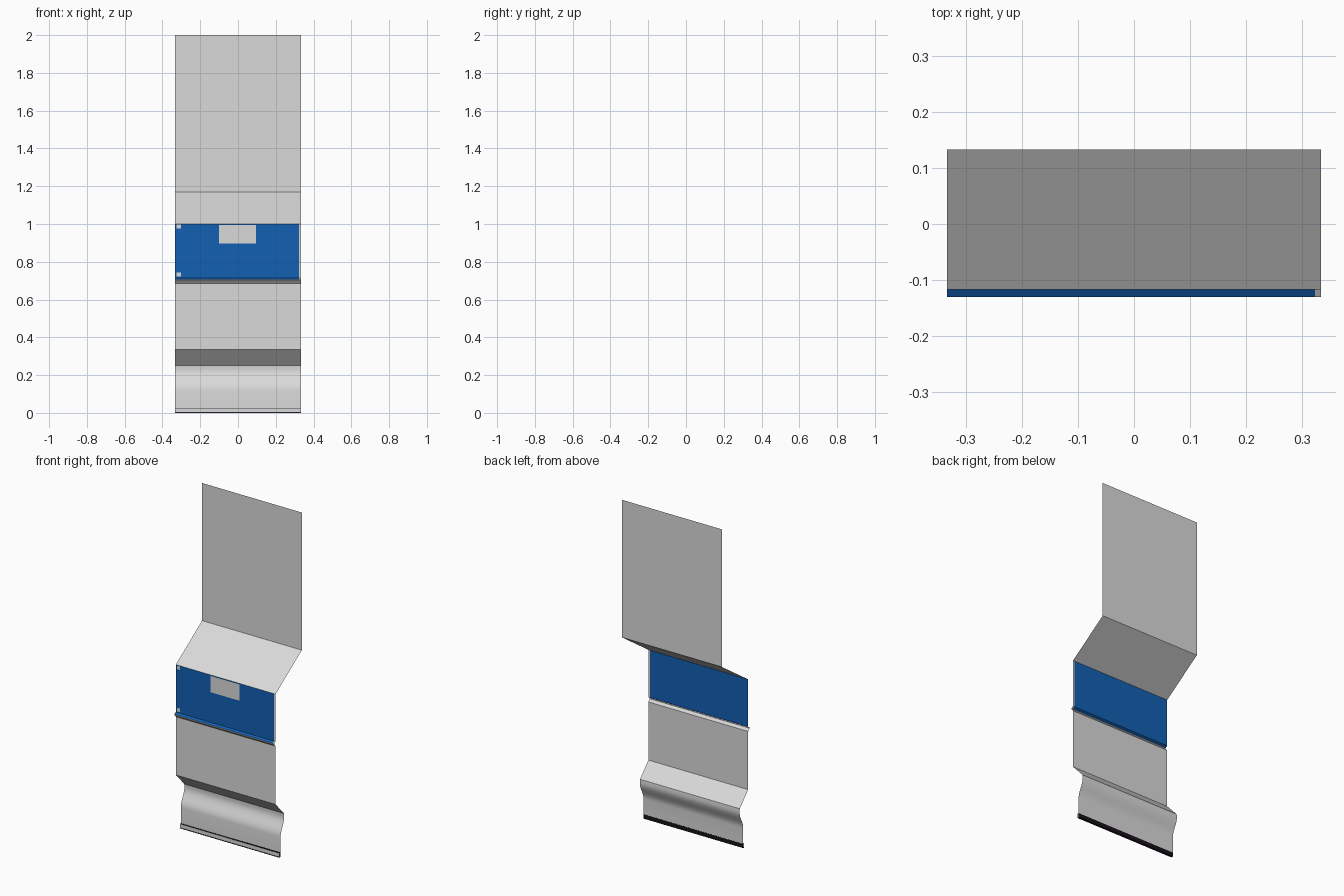
import bpy, math

if "Cube" in bpy.data.objects:
    bpy.data.objects.remove(bpy.data.objects["Cube"])

W = 0.333      # half width of the wall section
END = 0.323    # where the blue stops and the end trim starts


def material(name, rgb):
    m = bpy.data.materials.new(name)
    m.diffuse_color = (*rgb, 1)
    m.use_nodes = True
    m.node_tree.nodes["Principled BSDF"].inputs["Base Color"].default_value = m.diffuse_color
    return m


GREY = material("light grey", (0.70, 0.70, 0.70))
BLUE = material("panel blue", (0.006, 0.115, 0.45))
BLACK = material("dark trim", (0.009, 0.006, 0.010))


def sheet(name, profile, mat, x0=-W, x1=W):
    """Open sheet swept along x from a (y, z) profile listed bottom to top, facing the front."""
    verts = [(x, y, z) for y, z in profile for x in (x0, x1)]
    faces = [(2 * i, 2 * i + 1, 2 * i + 3, 2 * i + 2) for i in range(len(profile) - 1)]
    me = bpy.data.meshes.new(name)
    me.from_pydata(verts, [], faces)
    me.materials.append(mat)
    me.shade_smooth()
    me.set_sharp_from_angle(angle=math.radians(30))
    ob = bpy.data.objects.new(name, me)
    bpy.context.collection.objects.link(ob)
    return ob


# Upper wall and the sloped shelf below it
sheet("upper_wall", [(0.133, 1.17), (0.133, 2.0)], GREY)
sheet("sloped_shelf", [(-0.117, 1.0), (0.133, 1.17)], GREY)

# Blue panel with its flared lower lip, and the grey end trim
panel = [(-0.13, 0.706), (-0.117, 0.714), (-0.117, 1.0)]
sheet("blue_panel", panel, BLUE, -W, END)
sheet("panel_end_trim", panel, GREY, END, W)

# Underside of the lip
sheet("lip_underside", [(-0.117, 0.686), (-0.13, 0.70), (-0.13, 0.706)], GREY)

# Lower wall with the undercut and a soft S-curve
curve = [(-0.07, 0.025), (-0.07, 0.12)]
for i in range(1, 9):
    t = i / 8
    curve.append((-0.07 + 0.035 * (0.5 - 0.5 * math.cos(math.pi * t)), 0.12 + 0.11 * t))
curve += [(-0.037, 0.25), (-0.117, 0.335), (-0.117, 0.686)]
sheet("lower_wall", curve, GREY)

# Skirting: grey face on a dark backing with a dark ledge above and below
sheet("skirting_face", [(-0.078, 0.002), (-0.078, 0.025)], GREY)
sheet("skirting_ledge", [(-0.078, 0.025), (-0.07, 0.025)], BLACK)
sheet("skirting_backing", [(-0.082, 0.0), (-0.07, 0.0), (-0.07, 0.028)][::-1], BLACK)

# Pale plates on the front of the blue panel
for name, x0, x1, z0, z1 in (("centre_plate", -0.1, 0.095, 0.897, 0.995),
                             ("upper_corner_plate", -0.325, -0.303, 0.976, 0.997),
                             ("lower_corner_plate", -0.325, -0.303, 0.722, 0.743)):
    sheet(name, [(-0.119, z0), (-0.119, z1)], GREY, x0, x1)
